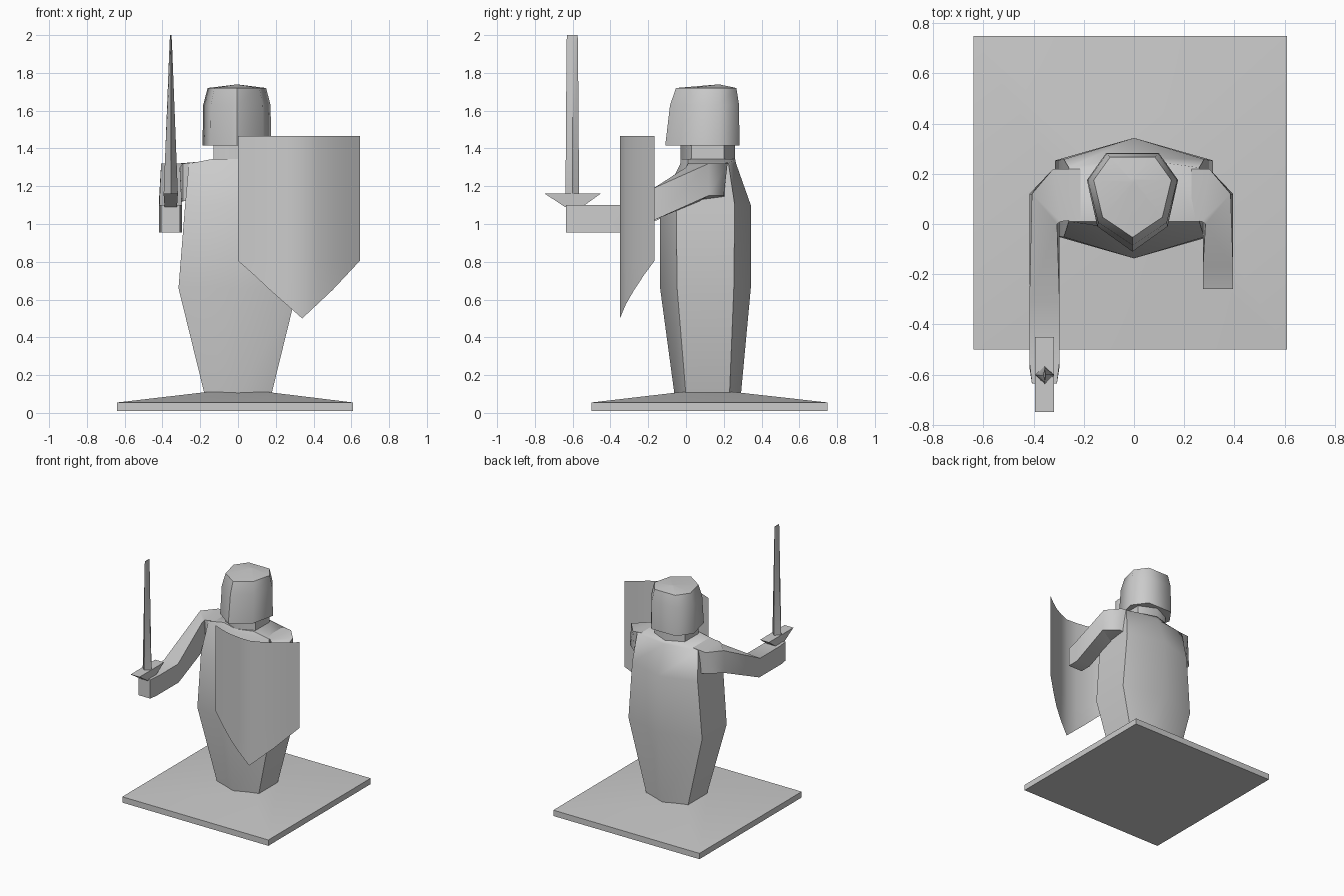
import bpy, bmesh, math

if "Cube" in bpy.data.objects:
    bpy.data.objects.remove(bpy.data.objects["Cube"])


def loft(name, rings, angle=50, cap=True, closed=True):
    """Skin a list of equal-length point rings into one object."""
    bm = bmesh.new()
    rows = [[bm.verts.new(p) for p in r] for r in rings]
    n = len(rows[0])
    for a, b in zip(rows, rows[1:]):
        for i in range(n if closed else n - 1):
            j = (i + 1) % n
            bm.faces.new((a[i], a[j], b[j], b[i]))
    if cap:
        bm.faces.new(rows[0])
        bm.faces.new(rows[-1])
    bmesh.ops.remove_doubles(bm, verts=bm.verts, dist=0.0005)
    bmesh.ops.recalc_face_normals(bm, faces=bm.faces)
    me = bpy.data.meshes.new(name)
    bm.to_mesh(me)
    bm.free()
    ob = bpy.data.objects.new(name, me)
    bpy.context.collection.objects.link(ob)
    bpy.ops.object.select_all(action='DESELECT')
    ob.select_set(True)
    bpy.context.view_layer.objects.active = ob
    bpy.ops.object.shade_smooth_by_angle(angle=math.radians(angle))
    return ob


# Base: thin square slab rising gently to the robe
def square(x0, x1, y0, y1, z):
    return [(x0, y0, z), (x1, y0, z), (x1, y1, z), (x0, y1, z)]


loft("base", [square(-0.64, 0.61, -0.5, 0.75, 0.01),
              square(-0.64, 0.61, -0.5, 0.75, 0.055),
              square(-0.17, 0.16, -0.03, 0.26, 0.11)], 40)


# Body and neck: six-sided, pointed at front and back
def hexagon(z, w, front, back, inset):
    return [(0, front, z), (w, front + inset, z), (w, back - inset, z),
            (0, back, z), (-w, back - inset, z), (-w, front + inset, z)]


loft("body", [hexagon(*r) for r in (
    (0.09, 0.175, -0.06, 0.29, 0.06),
    (0.66, 0.315, -0.137, 0.343, 0.09),
    (1.10, 0.28, -0.137, 0.343, 0.085),
    (1.32, 0.26, -0.03, 0.265, 0.04),
    (1.345, 0.13, -0.03, 0.26, 0.04))], 60)
loft("neck", [hexagon(z, 0.13, -0.03, 0.26, 0.06) for z in (1.32, 1.43)], 60)

# Helmet: seven sides with a pointed face, low peaked crown
outline = [(0, -0.285), (0.14, -0.185), (0.182, 0), (0.105, 0.108),
           (-0.105, 0.108), (-0.182, 0), (-0.14, -0.185)]


def helmet_ring(z, sx, front):
    return [(-0.006 + x * sx, 0.175 + y * (front if y < 0 else sx), z)
            for x, y in outline]


loft("helmet", [helmet_ring(1.415, 1.0, 1.0), helmet_ring(1.63, 0.98, 0.91),
                helmet_ring(1.72, 0.85, 0.8), helmet_ring(1.738, 0.05, 0.05)], 60)


# Arms: shared shoulder and upper arm, then different forearms
def arm(name, side, forearm, shift):
    rings = [
        [(0.18, 0.02, 1.33), (0.18, 0.22, 1.33), (0.18, 0.22, 1.13), (0.18, 0.02, 1.13)],
        [(0.27, 0.01, 1.32), (0.30, 0.22, 1.32), (0.30, 0.20, 1.15), (0.27, 0.02, 1.12)],
        [(0.285, 0.0, 1.30), (0.385, 0.12, 1.32), (0.395, 0.12, 1.15), (0.275, 0.07, 1.12)],
    ]
    for yt, zt, yb, zb, w in forearm:
        rings.append([(0.335 - w, yt, zt), (0.335 + w, yt, zt),
                      (0.335 + w, yb, zb), (0.335 - w, yb, zb)])
    loft(name, [[(side * (x + shift), y, z) for x, y, z in r] for r in rings], 60)


arm("sword_arm", -1, [(-0.31, 1.10, -0.30, 0.955, 0.06),
                      (-0.55, 1.10, -0.57, 0.955, 0.06),
                      (-0.635, 1.10, -0.635, 0.955, 0.05)], 0.022)
arm("shield_arm", 1, [(-0.17, 1.19, -0.17, 1.02, 0.06),
                      (-0.26, 1.16, -0.26, 1.02, 0.06)], 0)

# Sword: flared guard and a blade narrowing to an edge
SX, SY = -0.356, -0.602
loft("guard", [square(SX - 0.033, SX + 0.033, -0.64, -0.55, 1.09),
               square(SX - 0.038, SX + 0.038, -0.75, -0.45, 1.162)], 30)
loft("blade", [[(SX - w, SY, z), (SX, SY - d, z), (SX + w, SY, z), (SX, SY + d, z)]
               for z, w, d in ((1.15, 0.038, 0.036), (1.97, 0.006, 0.03), (2.0, 0.003, 0.028))], 40)

# Shield: thin curved sheet with a pointed foot
curve = [(0.0, -0.275, 0.805), (0.085, -0.31, 0.73), (0.17, -0.334, 0.65),
         (0.255, -0.346, 0.575), (0.34, -0.35, 0.5), (0.42, -0.318, 0.575),
         (0.5, -0.275, 0.65), (0.575, -0.222, 0.73), (0.645, -0.167, 0.805)]
loft("shield", [[(x, y, 1.467) for x, y, z in curve],
                [(x, y, 0.805) for x, y, z in curve],
                [(x, y, z) for x, y, z in curve]], 60, cap=False, closed=False)
bpy.context.object.data.flip_normals() if bpy.context.object.data.polygons[3].normal.y > 0 else None
